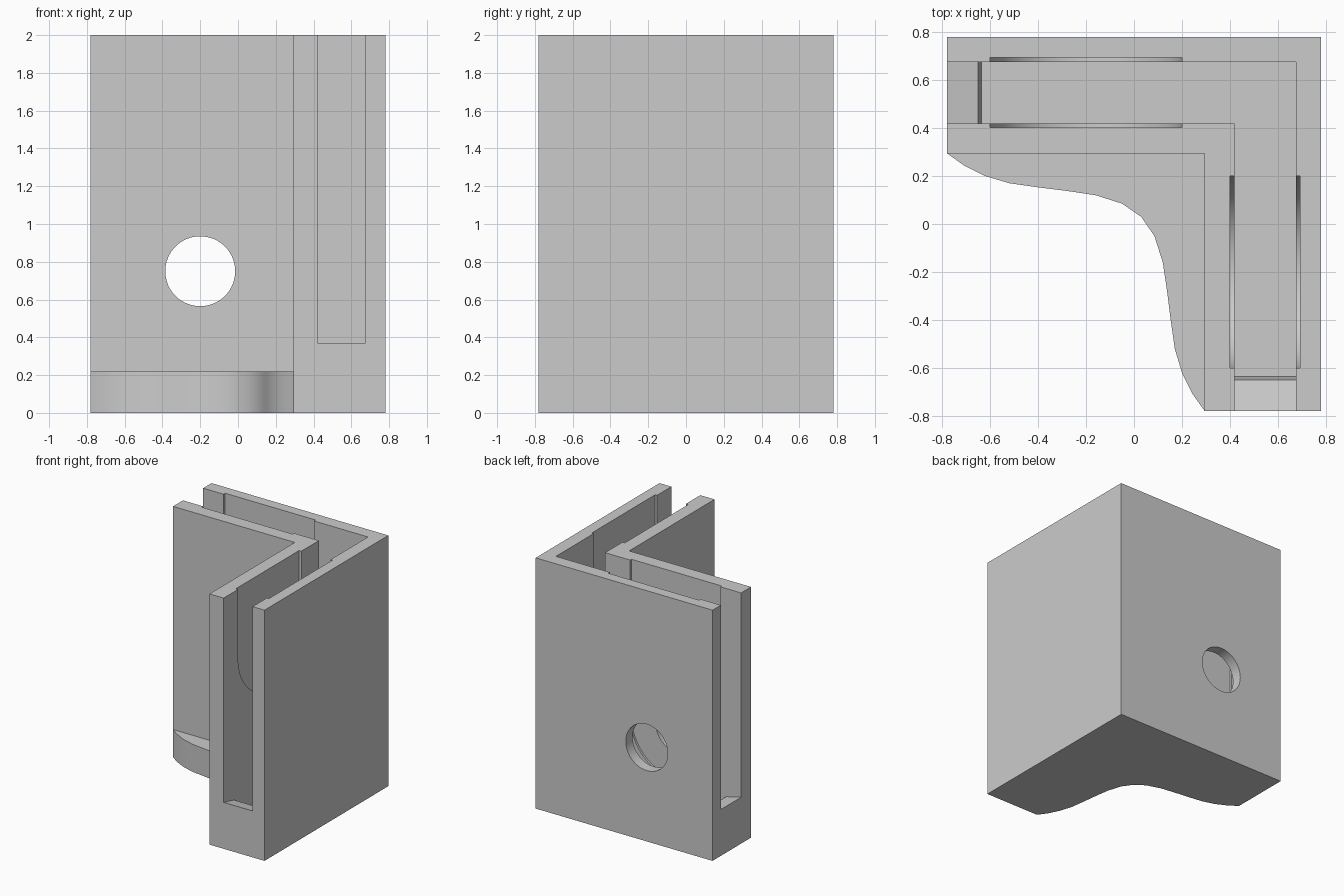
import bpy, bmesh, math

if "Cube" in bpy.data.objects:
    bpy.data.objects.remove(bpy.data.objects["Cube"], do_unlink=True)

OUT, INNER = 0.78, 0.295        # outer faces and inside corner
SLOT = (0.42, 0.675)            # slot between the two walls

grey = bpy.data.materials.new("plain_grey")
grey.use_nodes = True
colour = (0.6, 0.6, 0.6, 1)
grey.diffuse_color = colour
grey.node_tree.nodes["Principled BSDF"].inputs["Base Color"].default_value = colour


def prism(name, profile, low, high, place):
    """Extrude a 2D profile from low to high; place maps (u, v, depth) to xyz."""
    bm = bmesh.new()
    face = bm.faces.new([bm.verts.new(place(u, v, low)) for u, v in profile])
    shift = [b - a for a, b in zip(place(0, 0, low), place(0, 0, high))]
    top = bmesh.ops.extrude_face_region(bm, geom=[face], use_keep_orig=True)["geom"]
    bmesh.ops.translate(bm, vec=shift,
                        verts=[g for g in top if isinstance(g, bmesh.types.BMVert)])
    bmesh.ops.recalc_face_normals(bm, faces=bm.faces)
    mesh = bpy.data.meshes.new(name)
    bm.to_mesh(mesh)
    bm.free()
    mesh.materials.append(grey)
    obj = bpy.data.objects.new(name, mesh)
    bpy.context.collection.objects.link(obj)
    return obj


def flat(u, v, d):
    return (u, v, d)


def back_arm(u, v, d):
    return (u, d, v)


def front_arm(u, v, d):
    return (d, u, v)


def arc(cx, cz, r, start, end, steps):
    return [(cx + r * math.cos(start + (end - start) * i / steps),
             cz + r * math.sin(start + (end - start) * i / steps))
            for i in range(steps + 1)]


# L-shaped body
body = prism("corner_body", [(-OUT, INNER), (INNER, INNER), (INNER, -OUT),
                             (OUT, -OUT), (OUT, OUT), (-OUT, OUT)], 0, 2, flat)


# Slot side profile with a sloped lip at the open end
def slot_profile(end):
    return [(-0.9, 0.37), (-OUT, 0.37), (-0.65, 0.34), (-0.635, 0.22),
            (end, 0.22), (end, 2.1), (-0.9, 2.1)]


# Round-bottomed recess in both slot walls, open at the top
def recess_profile(z):
    return arc(-0.2, z, 0.4, math.pi, 2 * math.pi, 40) + [(0.2, 2.1), (-0.6, 2.1)]


cutters = [
    prism("back_slot_cutter", slot_profile(SLOT[1]), *SLOT, back_arm),
    prism("front_slot_cutter", slot_profile(0.6), *SLOT, front_arm),
    prism("back_recess_cutter", recess_profile(0.75), 0.403, 0.695, back_arm),
    prism("front_recess_cutter", recess_profile(1.46), 0.4, 0.692, front_arm),
    prism("round_hole_cutter", arc(-0.2, 0.75, 0.185, 0, 2 * math.pi, 64)[:-1],
          0.2, 0.9, back_arm),
]
for cutter in cutters:
    mod = body.modifiers.new(cutter.name, "BOOLEAN")
    mod.operation, mod.solver, mod.object = "DIFFERENCE", "EXACT", cutter
    bpy.context.view_layer.objects.active = body
    bpy.ops.object.modifier_apply(modifier=mod.name)
    bpy.data.objects.remove(cutter, do_unlink=True)

# Curved foot filling the inside corner, symmetric about the diagonal
half = [(-OUT, INNER), (-0.71, 0.245), (-0.62, 0.2), (-0.52, 0.17), (-0.4, 0.153),
        (-0.28, 0.138), (-0.16, 0.12), (-0.05, 0.085)]
curve = half + [(0.03, 0.03)] + [(y, x) for x, y in reversed(half)]
foot = prism("curved_foot", curve + [(INNER, INNER)], 0, 0.22, flat)

# Smooth the curved walls, keep the edges sharp
for obj in (body, foot):
    bpy.ops.object.select_all(action="DESELECT")
    obj.select_set(True)
    bpy.context.view_layer.objects.active = obj
    bpy.ops.object.shade_smooth_by_angle(angle=math.radians(32))
